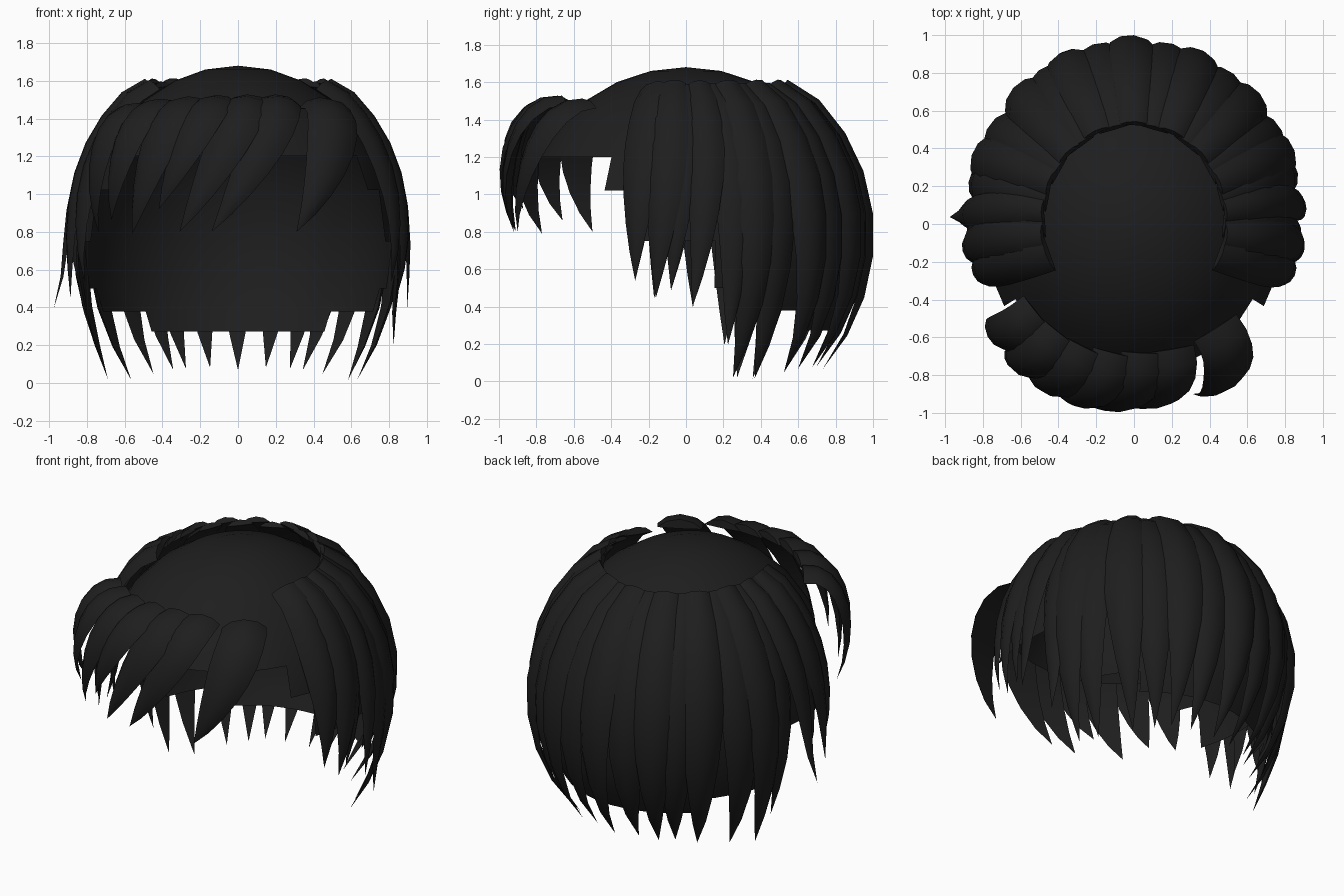
import bpy, bmesh, math, random
from mathutils import Vector

random.seed(4)
cube = bpy.data.objects.get("Cube")
if cube:
    bpy.data.objects.remove(cube)

mat = bpy.data.materials.new("soft_black")
mat.use_nodes = True
COLOUR = (0.013, 0.013, 0.013, 1)
mat.diffuse_color = COLOUR
mat.node_tree.nodes["Principled BSDF"].inputs["Base Color"].default_value = COLOUR

CENTRE = Vector((0, 0, 0.75))
SEGMENTS = 8
# cross-section of a lock: across, outward (in widths)
SECTION = [(-0.5, -0.05), (-0.3, 0.1), (0, 0.16), (0.3, 0.1), (0.5, -0.05), (0, -0.06)]


def finish(name, bm, angle):
    bmesh.ops.remove_doubles(bm, verts=bm.verts, dist=0.0005)
    bmesh.ops.recalc_face_normals(bm, faces=bm.faces)
    mesh = bpy.data.meshes.new(name)
    bm.to_mesh(mesh)
    bm.free()
    mesh.materials.append(mat)
    ob = bpy.data.objects.new(name, mesh)
    bpy.context.collection.objects.link(ob)
    bpy.ops.object.select_all(action="DESELECT")
    ob.select_set(True)
    bpy.context.view_layer.objects.active = ob
    bpy.ops.object.shade_smooth_by_angle(angle=math.radians(angle))


def shell(az, th, radii):
    """Point on the head ellipsoid: az from the back, th from the crown, in degrees."""
    a, t = math.radians(az), math.radians(th)
    return CENTRE + Vector((radii[0] * math.sin(t) * math.sin(a),
                            radii[1] * math.sin(t) * math.cos(a),
                            radii[2] * math.cos(t)))


def taper(t, root):
    """Width along a lock: root, full belly, long point."""
    if t < 0.4:
        return root + (1 - root) * math.sin(t / 0.4 * math.pi / 2)
    return 1 - ((t - 0.4) / 0.6) ** 1.6


def lock(name, path, width, root, roll):
    bm = bmesh.new()
    rings = []
    last = len(path) - 1
    for i, p in enumerate(path):
        tangent = (path[min(i + 1, last)] - path[max(i - 1, 0)]).normalized()
        out = p - CENTRE
        out = (out - tangent * out.dot(tangent)).normalized()
        side = tangent.cross(out)
        out, side = (out * math.cos(roll) + side * math.sin(roll),
                     side * math.cos(roll) - out * math.sin(roll))
        w = width * taper(i / last, root)
        rings.append([bm.verts.new(p + side * u * w + out * v * w) for u, v in SECTION])
    n = len(SECTION)
    for a, b in zip(rings, rings[1:]):
        for k in range(n):
            bm.faces.new((a[k], a[(k + 1) % n], b[(k + 1) % n], b[k]))
    bm.faces.new(rings[0])
    finish(name, bm, 50)


# Scalp cap with a stepped lower edge, open over the face
LATITUDES = [0, 12, 24, 36, 48.5, 61, 73, 90, 105.6, 113.5, 121]
STEP = 10


def lowest(az):
    for limit, th in ((40, 121), (70, 114), (80, 106), (110, 90), (120, 73)):
        if abs(az) < limit:
            return th
    return 61


bm = bmesh.new()
for az in range(-180, 180, STEP):
    for top, low in zip(LATITUDES, LATITUDES[1:]):
        if low > lowest(az + STEP / 2) + 0.5:
            continue
        corners = [(az, top), (az, low), (az + STEP, low), (az + STEP, top)]
        if top == 0:
            corners.pop()
        bm.faces.new([bm.verts.new(shell(a, t, (0.83, 0.91, 0.93))) for a, t in corners])
finish("scalp_cap", bm, 50)

# Side and back locks: root azimuth, tip azimuth, tip latitude, width,
# outward flick of the tip on the left and on the right
LOCKS = [
    ("temple_lock", 107, 107, 102, 0.23, 0, 0),
    ("temple_inner_lock", 98, 100, 107, 0.23, 0, 0.05),
    ("ear_lock", 91, 95, 105, 0.2, 0, 0),
    ("ear_flick", 83, 88, 110, 0.2, 0.06, 0.14),
    ("ear_back_flick", 75, 76, 123, 0.22, 0.12, 0.05),
    ("nape_side_lock", 66, 70, 134.5, 0.25, 0.04, 0.1),
    ("nape_corner_lock", 57, 60, 136, 0.26, 0.07, 0.05),
    ("nape_outer_lock", 46, 43, 132.5, 0.26, 0, 0),
    ("back_outer_lock", 36, 32, 132, 0.26, 0, 0),
    ("back_mid_lock", 25, 24, 130.5, 0.26, 0, 0),
    ("back_inner_lock", 13, 13, 131, 0.26, 0, 0),
    ("back_centre_lock", 1, 0, 131, 0.26, 0, 0),
]
for side, sign in (("left", 1), ("right", -1)):
    for i, (name, a0, a1, tip, width, *flicks) in enumerate(LOCKS):
        if name == "back_centre_lock" and sign < 0:
            continue
        lift = 0.02 * (i % 2) - 0.01
        flick = flicks[0] if sign > 0 else flicks[1]
        sway = random.uniform(-2, 2)
        path = []
        for k in range(SEGMENTS + 1):
            t = k / SEGMENTS
            az = a0 + (a1 - a0) * t ** 1.5 + sway * math.sin(t * math.pi)
            p = shell(az * sign, 33 + (tip - 33) * t, (0.88 + lift, 0.96 + lift, 1.03 + lift))
            p += Vector((p.x, p.y, 0)).normalized() * flick * t ** 7
            path.append(p)
        path[0].z -= 0.03  # settle the root onto the scalp
        lock(side + "_" + name, path, width, 0.9 if a0 > 105 else 0.62, 0.12 * sign)

# Swept fringe locks: root, tip, width
FRINGE = [
    ((0.43, -0.55, 1.47), (0.31, -0.9, 0.8), 0.28),
    ((0.2, -0.66, 1.49), (-0.14, -0.92, 0.8), 0.25),
    ((0.05, -0.68, 1.49), (-0.31, -0.91, 0.8), 0.25),
    ((-0.11, -0.68, 1.49), (-0.42, -0.87, 0.92), 0.23),
    ((-0.26, -0.65, 1.48), (-0.56, -0.77, 0.79), 0.25),
    ((-0.4, -0.57, 1.47), (-0.67, -0.66, 0.86), 0.23),
    ((-0.52, -0.46, 1.45), (-0.74, -0.5, 0.8), 0.22),
]
for i, (root, tip, width) in enumerate(FRINGE):
    root, tip = Vector(root), Vector(tip)
    out = Vector((root.x, root.y, 0)).normalized()
    c1 = root + out * 0.25 + Vector((0, 0, 0.03))
    c2 = tip.lerp(c1, 0.4) + out * 0.11
    path = []
    for k in range(SEGMENTS + 1):
        t = k / SEGMENTS
        s = 1 - t
        path.append(root * s ** 3 + c1 * 3 * s * s * t + c2 * 3 * s * t * t + tip * t ** 3)
    lock("fringe_lock_%d" % (i + 1), path, width, 0.95, 0.12)
